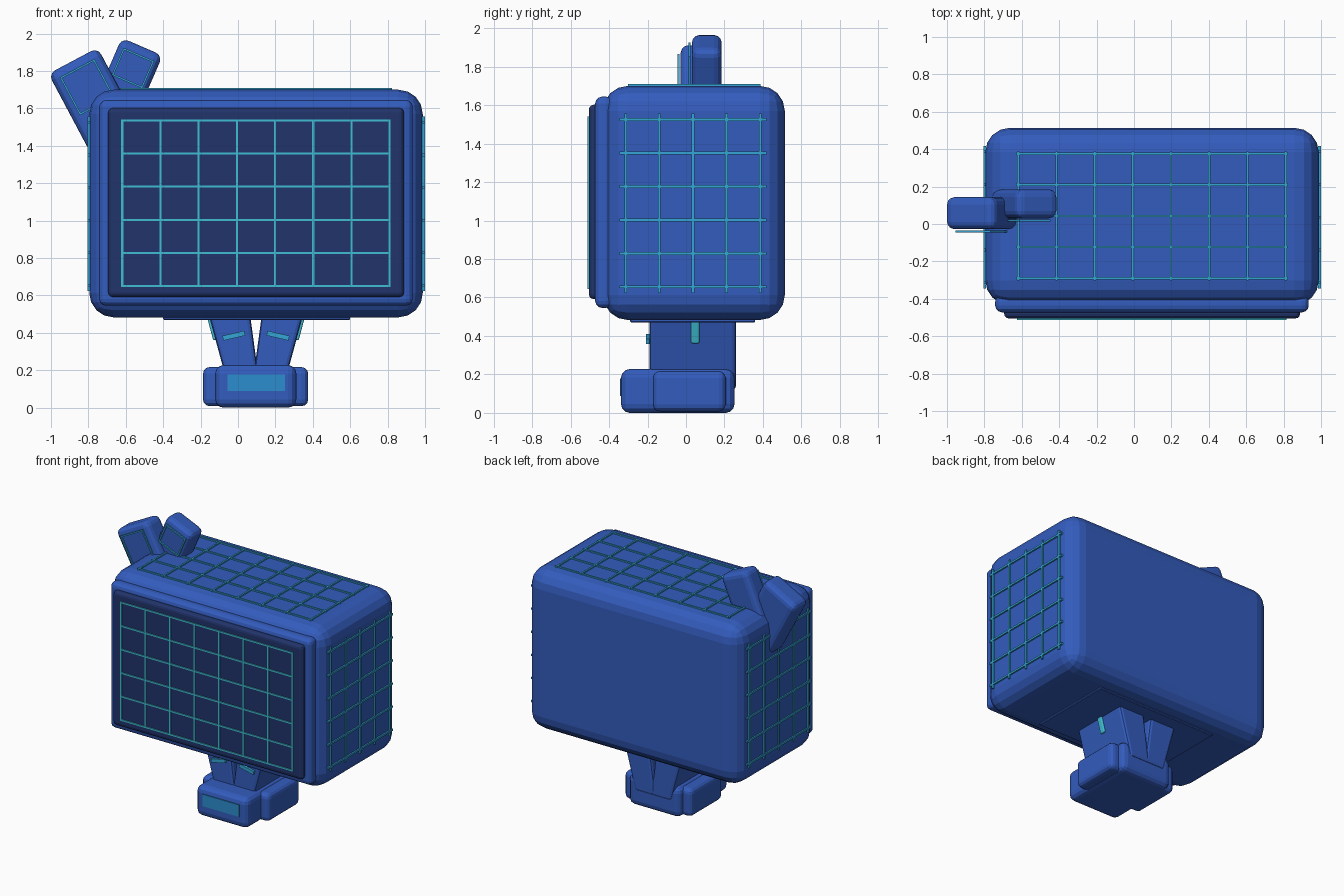
import bpy, bmesh, math
from mathutils import Matrix, Vector

if "Cube" in bpy.data.objects:
    bpy.data.objects.remove(bpy.data.objects["Cube"], do_unlink=True)


def material(name, rgb):
    m = bpy.data.materials.new(name)
    m.use_nodes = True
    m.diffuse_color = (*rgb, 1)
    m.node_tree.nodes["Principled BSDF"].inputs["Base Color"].default_value = (*rgb, 1)
    return m


BLUE = material("body blue", (0.033, 0.107, 0.51))
NAVY = material("screen navy", (0.015, 0.034, 0.145))
TEAL = material("grid teal", (0.05, 0.52, 0.66))
SKY = material("panel light blue", (0.025, 0.27, 0.62))
CYAN = material("line cyan", (0.035, 0.38, 0.66))


def add_object(name, bm, mat):
    mesh = bpy.data.meshes.new(name)
    bm.to_mesh(mesh)
    bm.free()
    mesh.materials.append(mat)
    ob = bpy.data.objects.new(name, mesh)
    bpy.context.collection.objects.link(ob)
    return ob


def add_bar(bm, centre, size):
    bmesh.ops.create_cube(bm, size=1, matrix=Matrix.Translation(centre) @ Matrix.Diagonal((*size, 1)))


def round_edges(bm, offset, segments):
    bmesh.ops.bevel(bm, geom=bm.edges[:], offset=offset, segments=segments,
                    profile=0.5, affect='EDGES')


def box(name, centre, size, mat, bevel=0, segments=3, tilt=0):
    """Rounded box; tilt is in degrees, positive leans the top to +x."""
    bm = bmesh.new()
    add_bar(bm, (0, 0, 0), size)
    if bevel:
        round_edges(bm, bevel, segments)
    ob = add_object(name, bm, mat)
    ob.location = centre
    ob.rotation_euler.y = math.radians(tilt)
    return ob


def span(name, lo, hi, mat, bevel=0, segments=3):
    lo, hi = Vector(lo), Vector(hi)
    return box(name, (lo + hi) / 2, hi - lo, mat, bevel, segments)


def grid(name, centre, axes, size, cells, mat, overhang=0, tilt=0, width=0.012):
    """Bars crossing in the plane of two axes."""
    bm = bmesh.new()
    for run, step in ((0, 1), (1, 0)):
        for i in range(cells[step] + 1):
            pos, dim = [0, 0, 0], [width] * 3
            pos[axes[step]] = size[step] * (i / cells[step] - 0.5)
            dim[axes[run]] = size[run] + 2 * overhang + width
            add_bar(bm, pos, dim)
    ob = add_object(name, bm, mat)
    ob.location = centre
    ob.rotation_euler.y = math.radians(tilt)
    return ob


MID = 0.096  # centre of the body in x

# Body, bezel and screen
span("body", (-0.795, -0.432, 0.483), (0.988, 0.514, 1.7), BLUE, 0.13, 4)
span("bezel", (-0.742, -0.472, 0.546), (0.934, -0.38, 1.644), BLUE, 0.035)
span("screen", (-0.694, -0.505, 0.592), (0.888, -0.42, 1.602), NAVY, 0.025)
span("underside_plate", (-0.40, -0.29, 0.47), (0.60, 0.36, 0.50), BLUE, 0.005, 1)

# Grids on the screen, top and both sides
grid("screen_grid", (MID, -0.507, 1.093), (0, 2), (1.43, 0.885), (7, 5), TEAL, width=0.011)
grid("top_grid", (MID, 0.043, 1.703), (0, 1), (1.43, 0.665), (7, 4), CYAN, 0.006)
for side, x in (("right", -0.798), ("left", 0.992)):
    grid(side + "_side_grid", (x, 0.036, 1.09), (1, 2), (0.70, 0.87), (4, 5),
         CYAN, 0.025, width=0.014)


# Two raised fingers, each with an outlined pad on its front
def finger(name, tip, y, size, tilt, pad_drop, pad):
    a = math.radians(tilt)
    up = Vector((math.sin(a), 0, math.cos(a)))
    top = Vector((tip[0], y, tip[1]))
    box(name, top - up * size[2] / 2, size, BLUE, 0.04, 3, tilt)
    face = top - up * pad_drop - Vector((0, size[1] / 2 + 0.012, 0))
    grid(name + "_pad_outline", face, (0, 2), pad, (1, 1), CYAN, 0, tilt, 0.01)


finger("outer_finger", (-0.882, 1.855), 0.058, (0.298, 0.172, 0.48), -28, 0.16, (0.20, 0.22))
finger("inner_finger", (-0.512, 1.93), 0.108, (0.238, 0.155, 0.44), 23.4, 0.125, (0.17, 0.15))


# Tapered legs in a V, each with a brow bar and an outer stripe
def leg(name, s):
    bm = bmesh.new()
    add_bar(bm, (0, 0.035, 0.34), (1, 0.45, 0.44))
    for v in bm.verts:
        inner, outer = (0.04, 0.27) if v.co.z > 0.34 else (-0.02, 0.15)
        v.co.x = MID + s * (outer if v.co.x * s > 0 else inner)
    round_edges(bm, 0.02, 2)
    add_object(name, bm, BLUE)


for side, s in (("right", -1), ("left", 1)):
    leg(side + "_leg", s)
    box(side + "_brow", (MID + s * 0.118, -0.198, 0.385), (0.12, 0.018, 0.026),
        CYAN, 0, 1, s * 13)
    box(side + "_leg_stripe", (MID + s * 0.233, 0.048, 0.42), (0.022, 0.044, 0.12),
        TEAL, 0.009, 3, s * 15)

# Foot blocks and front light
span("wide_foot", (-0.187, -0.172, 0.008), (0.375, 0.207, 0.217), BLUE, 0.035)
span("centre_foot", (-0.122, -0.338, 0), (0.312, 0.252, 0.228), BLUE, 0.045)
span("foot_light", (-0.055, -0.343, 0.088), (0.25, -0.335, 0.178), SKY)
